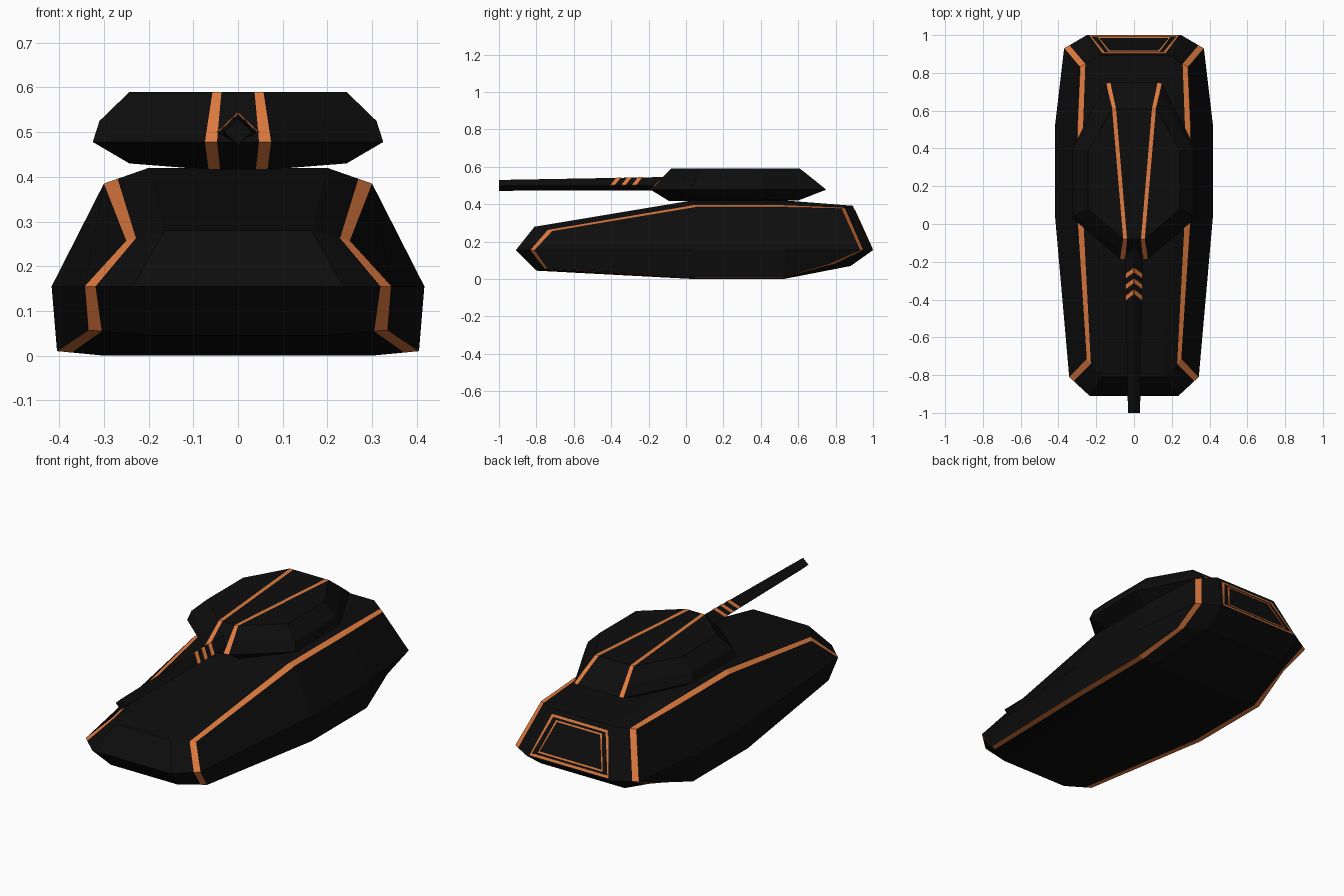
import bpy, bmesh
from mathutils import Vector as V

if "Cube" in bpy.data.objects:
    bpy.data.objects.remove(bpy.data.objects["Cube"])


def material(name, rgb):
    m = bpy.data.materials.new(name)
    m.diffuse_color = (*rgb, 1)
    m.use_nodes = True
    m.node_tree.nodes["Principled BSDF"].inputs["Base Color"].default_value = m.diffuse_color
    return m


BLACK = material("black_armour", (0.004, 0.004, 0.004))
ORANGE = material("orange_trim", (0.75, 0.2, 0.05))


def build(name, faces):
    """Weld (points, material index) polygons into one flat-shaded object."""
    bm = bmesh.new()
    for pts, mat in faces:
        f = bm.faces.new([bm.verts.new(p) for p in pts])
        f.material_index = mat
    bmesh.ops.remove_doubles(bm, verts=bm.verts, dist=0.0003)
    bmesh.ops.recalc_face_normals(bm, faces=bm.faces)
    me = bpy.data.meshes.new(name)
    bm.to_mesh(me)
    bm.free()
    me.materials.append(BLACK)
    me.materials.append(ORANGE)
    ob = bpy.data.objects.new(name, me)
    bpy.context.collection.objects.link(ob)
    return ob


def flip(p):
    return V((-p[0], p[1], p[2]))


def both(faces):
    return faces + [([flip(p) for p in pts], m) for pts, m in faces]


def slab(quad, h=0.002):
    """Thin box around a quad, used for inlaid trim."""
    q = [V(p) for p in quad]
    n = (q[2] - q[0]).cross(q[3] - q[1]).normalized() * h
    a, b = [p + n for p in q], [p - n for p in q]
    sides = [([a[i], a[i - 1], b[i - 1], b[i]], 1) for i in range(4)]
    return [(a, 1), (b, 1)] + sides


# Hull: side-panel rim and centre-section rim, each running round the side profile
rim = [V(p) for p in [
    (.343, -.81, .155), (.25, -.715, .257), (.30, .05, .385), (.30, .5, .385),
    (.285, .83, .378), (.37, .93, .155), (.355, .77, .085), (.405, .52, .01),
    (.405, .05, .01), (.335, -.74, .057)]]
mid = [V(p) for p in [
    (.235, -.91, .155), (.165, -.81, .28), (.20, .03, .42), (.20, .53, .42),
    (.19, .892, .392), (.25, 1.0, .155), (.25, .88, .07), (.30, .52, 0),
    (.30, .05, 0), (.2, -.8, .045)]]
line = [b + (d - b).normalized() * .033 for b, d in zip(rim, mid)]
r2, r3 = V((.417, .03, .155)), V((.417, .53, .155))
B = rim
half = [([B[0], B[1], B[2], r2], 0), ([r2, B[2], B[3], r3], 0),
        ([r3, B[3], B[4], B[5]], 0), ([B[0], r2, B[8], B[9]], 0),
        ([r2, r3, B[7], B[8]], 0), ([r3, B[5], B[6], B[7]], 0)]
for i in range(10):
    half.append(([rim[i - 1], rim[i], line[i], line[i - 1]], 1))
    half.append(([line[i - 1], line[i], mid[i], mid[i - 1]], 0))
centre = [([mid[i - 1], mid[i], flip(mid[i]), flip(mid[i - 1])], 0) for i in range(10)]
build("hull", both(half) + centre)

# Rear plate: two nested trapezoid frames
lo, hi = mid[5], mid[4]


def on_plate(x, v):
    p = lo.lerp(hi, v)
    return V((x, p.y, p.z))


def frame(xb, xt, v0, v1, w):
    def corners(d):
        return [on_plate(-xb + d, v0 + d * 4), on_plate(xb - d, v0 + d * 4),
                on_plate(xt - d, v1 - d * 4), on_plate(-xt + d, v1 - d * 4)]
    o, n = corners(0), corners(w)
    return sum((slab([o[i - 1], o[i], n[i], n[i - 1]]) for i in range(4)), [])


build("rear_plate_outer_frame", frame(.237, .168, .03, .90, .012))
build("rear_plate_inner_frame", frame(.193, .137, .12, .81, .008))

# Turret: half rings from the front stripe round the side to the rear stripe
rings = [[V(p) for p in r] for r in [
    [(.04, -.09, .417), (.066, -.09, .417), (.243, .08, .43), (.243, .39, .43),
     (.115, .6, .42), (.09, .6, .42)],
    [(.047, -.19, .478), (.074, -.185, .478), (.325, .03, .478), (.325, .4, .478),
     (.148, .745, .478), (.125, .75, .478)],
    [(.043, -.145, .525), (.067, -.141, .525), (.31, .045, .525), (.31, .395, .525),
     (.136, .69, .525), (.113, .692, .525)],
    [(.037, -.08, .59), (.057, -.08, .59), (.243, .08, .59), (.243, .39, .59),
     (.116, .61, .59), (.095, .61, .59)]]]
half, centre = [], []
for a, b in zip(rings, rings[1:]):
    for i in range(5):
        half.append(([a[i], a[i + 1], b[i + 1], b[i]], int(i in (0, 4))))
    for k in (0, 5):
        centre.append(([a[k], flip(a[k]), flip(b[k]), b[k]], 0))
for r in (rings[0], rings[-1]):
    half += [(r[1:5], 0), ([r[0], r[1], r[4], r[5]], 1)]
    centre.append(([r[0], flip(r[0]), flip(r[5]), r[5]], 0))
build("turret", both(half) + centre)


# Gun barrel: tapered diamond section
def section(y):
    t = (y + 1) / .85
    w = .032 + .015 * t
    return [V((0, y, .53 + .015 * t)), V((w, y, .501)),
            V((0, y, .472 + .003 * t)), V((-w, y, .501))]


a, b = section(-1), section(-.1)
build("gun_barrel", [(a, 0), (b, 0)] +
      [([a[i - 1], a[i], b[i], b[i - 1]], 0) for i in range(4)])

# Chevrons over the upper barrel faces
marks = []
for y in (-.245, -.302, -.36):
    marks += slab([section(y + .013)[0], section(y - .02)[1],
                   section(y - .045)[1], section(y - .012)[0]])
build("barrel_chevrons", both(marks))
